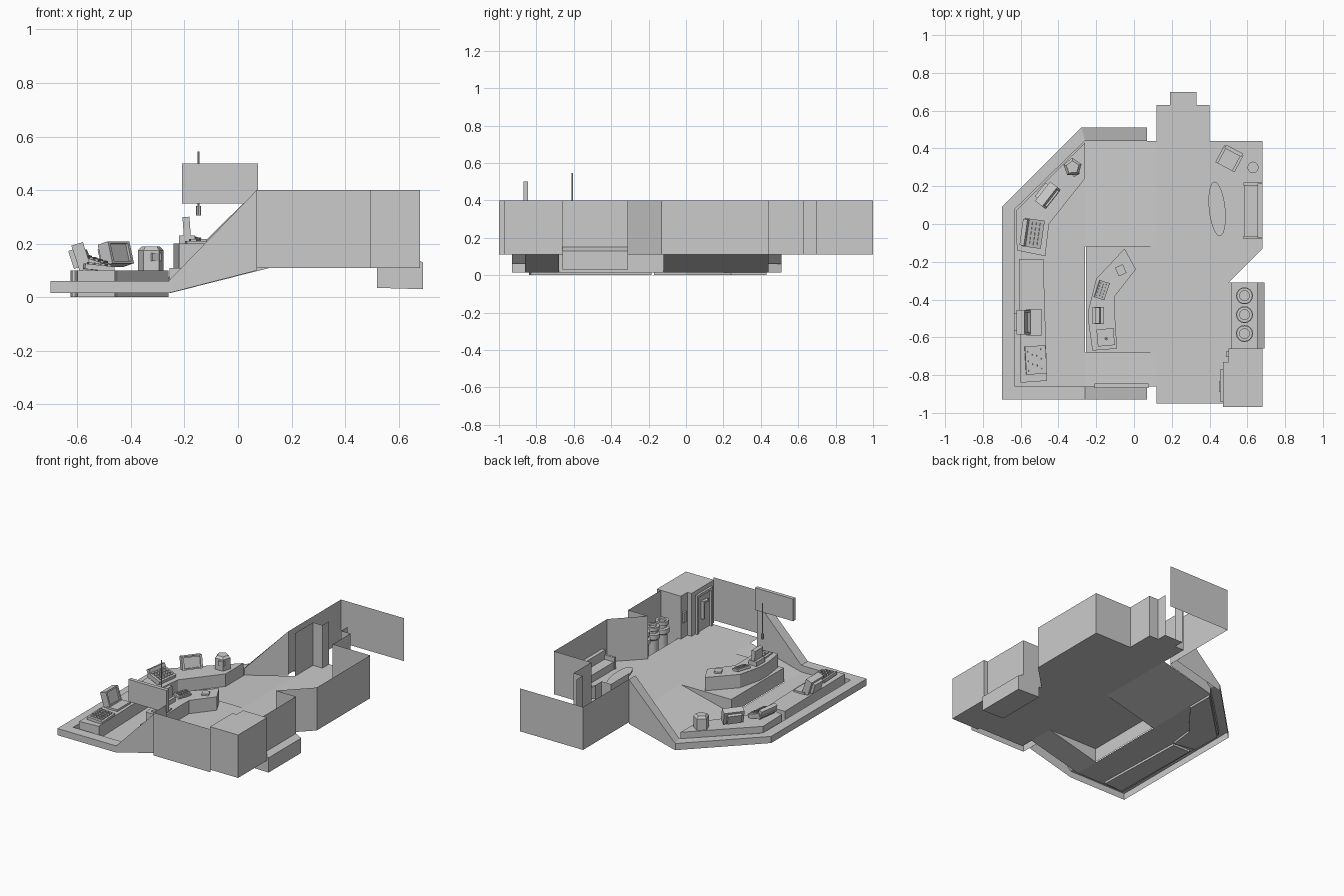
import bpy, bmesh, math
from mathutils import Vector, Matrix, Euler

if "Cube" in bpy.data.objects:
    bpy.data.objects.remove(bpy.data.objects["Cube"])


def mesh(name, verts, faces):
    me = bpy.data.meshes.new(name)
    me.from_pydata([tuple(v) for v in verts], [], faces)
    ob = bpy.data.objects.new(name, me)
    bpy.context.collection.objects.link(ob)
    return ob


def prism(name, pts, z0, z1, bottom=True):
    n = len(pts)
    v = [(x, y, z0) for x, y in pts] + [(x, y, z1) for x, y in pts]
    f = [(i, (i + 1) % n, n + (i + 1) % n, n + i) for i in range(n)]
    f.append(tuple(range(n, 2 * n)))
    if bottom:
        f.append(tuple(reversed(range(n))))
    return mesh(name, v, f)


def wall(name, pts, z0=.11, z1=.40):
    n = len(pts)
    v = [(x, y, z0) for x, y in pts] + [(x, y, z1) for x, y in pts]
    return mesh(name, v, [(i, i + 1, n + i + 1, n + i) for i in range(n - 1)])


def box(name, loc, size, rz=0, ry=0, off=(0, 0, 0)):
    # off shifts the box in its own rotated frame
    m = Matrix.Translation(loc) @ Euler((0, math.radians(ry), math.radians(rz))).to_matrix().to_4x4()
    v = [m @ Vector((off[0] + a * size[0] / 2, off[1] + b * size[1] / 2, off[2] + c * size[2] / 2))
         for c in (-1, 1) for a, b in ((-1, -1), (1, -1), (1, 1), (-1, 1))]
    return mesh(name, v, [(3, 2, 1, 0), (4, 5, 6, 7), (0, 1, 5, 4), (1, 2, 6, 5), (2, 3, 7, 6), (3, 0, 4, 7)])


def lathe(name, x, y, prof, n=16, sx=1, rz=0, smooth=True):
    v, f = [], []
    c, s = math.cos(math.radians(rz)), math.sin(math.radians(rz))
    for r, z in prof:
        for i in range(n):
            a = 2 * math.pi * i / n
            px, py = r * math.cos(a) * sx, r * math.sin(a)
            v.append((x + px * c - py * s, y + px * s + py * c, z))
    for k in range(len(prof) - 1):
        for i in range(n):
            j = (i + 1) % n
            f.append((k * n + i, k * n + j, k * n + n + j, k * n + n + i))
    f += [tuple(reversed(range(n))), tuple(range((len(prof) - 1) * n, len(prof) * n))]
    ob = mesh(name, v, f)
    if smooth:
        bpy.context.view_layer.objects.active = ob
        ob.select_set(True)
        bpy.ops.object.shade_smooth_by_angle(angle=math.radians(35))
        ob.select_set(False)
    return ob


def control_panel(name, loc, size, rz, ry, rows, cols):
    # sloped panel with a grid of buttons
    box(name, loc, size, rz, ry)
    for i in range(rows):
        for j in range(cols):
            o = ((i + .5) / rows - .5, (j + .5) / cols - .5)
            box(name + "_button", loc, (size[0] * .5 / rows, size[1] * .55 / cols, .008), rz, ry,
                (o[0] * size[0] * .85, o[1] * size[1] * .85, size[2] / 2 + .003))


def monitor(name, loc, size, rz, ry):
    # tapered casing with framed screen facing local +x
    box(name, loc, size, rz, ry)
    d, w, h = size
    box(name + "_tube", loc, (d, w * .7, h * .7), rz, ry, (-d * .5, 0, 0))
    for s in (-1, 1):
        box(name + "_rim", loc, (.01, w, h * .1), rz, ry, (d / 2 + .005, 0, s * h * .45))
        box(name + "_rim", loc, (.01, w * .1, h * .8), rz, ry, (d / 2 + .005, s * w * .45, 0))


# Floors and ramp
prism_floor = [(.12, -.95), (.47, -.95), (.47, -.73), (.5, -.73), (.52, -.66), (.52, -.31), (.5, -.31),
               (.68, -.13), (.68, .44), (.4, .44), (.4, .63), (.33, .63), (.33, .7), (.19, .7), (.19, .63), (.12, .63)]
mesh("upper_floor", [(x, y, .11) for x, y in prism_floor], [tuple(range(len(prism_floor)))])
low = [(-.26, -.86), (-.26, .44), (-.63, .08), (-.63, -.86)]
mesh("lower_floor", [(x, y, .015) for x, y in low], [(0, 1, 2, 3)])
for a, b in ((-.86, -.68), (-.12, .44)):
    mesh("ramp", [(-.26, a, .015), (.12, a, .11), (.12, b, .11), (-.26, b, .015)], [(0, 1, 2, 3)])

# Parapet: low ledge that climbs beside the ramp
outer = [(.07, -.93), (-.26, -.93), (-.7, -.93), (-.7, .09), (-.28, .51), (-.27, .51), (.07, .51)]
inner = [(.07, -.86), (-.26, -.86), (-.63, -.86), (-.63, .08), (-.26, .44), (-.255, .44), (.07, .44)]
tops = [.4, .06, .06, .06, .06, .065, .4]
bots = [.10, .015, .015, .015, .015, .015, .10]
n = len(outer)
v = [(*p, b) for p, b in zip(outer, bots)] + [(*p, t) for p, t in zip(outer, tops)]
v += [(*p, t) for p, t in zip(inner, tops)] + [(*p, b) for p, b in zip(inner, bots)]
mesh("parapet", v, [(k * n + i, k * n + i + 1, (k + 1) * n + i + 1, (k + 1) * n + i)
                    for k in range(3) for i in range(n - 1)])

# Room walls
wall("front_wall", [(.07, -.86), (.07, -1), (.495, -1)])
wall("right_wall", [(.65, -.31), (.5, -.31), (.68, -.13), (.68, .44), (.4, .44), (.4, .63), (.33, .63), (.33, .7)])
wall("door_jamb", [(.19, .7), (.19, .63), (.12, .63), (.12, .44)])
wall("back_wall", [(.07, .44), (.07, 1), (.54, 1)])

# Corner cabinet with door frame and handle
prism("cabinet", [(.5, -.66), (.47 + .03, -.73), (.47, -.73), (.47, -.97), (.68, -.97), (.68, -.66)], .11, .40)
for y in (-.78, -.93):
    box("cabinet_door_post", (.465, y, .24), (.02, .018, .26))
box("cabinet_door_lintel", (.465, -.855, .362), (.02, .168, .018))
box("cabinet_handle", (.46, -.84, .25), (.02, .015, .12))
box("cabinet_handle_bar", (.46, -.865, .3), (.02, .05, .015))
box("wall_switch", (.495, -.69, .25), (.015, .03, .07))

# Alcove trough with sloped back and three canisters
prof = [(.52, .11), (.52, .035), (.69, .03), (.69, .13), (.65, .15), (.65, .4)]
v = [(x, y, z) for y in (-.66, -.31) for x, z in prof]
mesh("alcove", v, [(i, i + 1, i + 7, i + 6) for i in range(5)] + [(0, 1, 2, 3, 4), (10, 9, 8, 7, 6)])
for y in (-.38, -.48, -.58):
    lathe("canister", .585, y, [(.035, .035), (.035, .16), (.045, .17), (.045, .2), (.032, .205), (.032, .22),
                                (.042, .225), (.042, .25), (.026, .25), (.026, .235)])

# Raised platform for the inner console, open below
plat = [(.12, -.12), (-.255, -.12), (-.255, -.68), (.12, -.68)]
mesh("platform_top", [(x, y, .11) for x, y in plat], [(0, 1, 2, 3)])
mesh("platform_sides", [(x, y, z) for z in (.015, .11) for x, y in plat],
     [(5, 4, 1), (1, 2, 6, 5), (2, 7, 6)])

# Console desks
prism("outer_desk_back", [(-.62, -.14), (-.47, -.17), (-.45, 0), (-.26, .24), (-.26, .43), (-.625, .07)], 0, .10)
prism("outer_desk_front", [(-.61, -.185), (-.6, -.84), (-.46, -.83), (-.48, -.185)], 0, .10)
prism("inner_desk", [(-.05, -.13), (-.2, -.29), (-.24, -.45), (-.24, -.53), (-.22, -.67), (-.09, -.66),
                     (-.10, -.5), (-.10, -.38), (.01, -.24)], .11, .20)

# Outer desk equipment
lathe("pentagon_bin", -.325, .30, [(.05, .1), (.05, .175), (.035, .19)], 5, rz=20, smooth=False)
box("bin_slot", (-.305, .262, .15), (.01, .04, .03), -60)
monitor("back_monitor", (-.46, .155, .16), (.04, .13, .085), -38, -15)
control_panel("side_panel", (-.535, -.05, .125), (.10, .15, .03), -8, 18, 4, 5)
box("side_panel_upright", (-.575, -.045, .145), (.025, .14, .06), -8, -20)
monitor("front_monitor", (-.59, -.52, .15), (.035, .13, .10), 0, -18)
box("front_keyboard", (-.53, -.52, .105), (.08, .14, .015))
control_panel("front_panel", (-.52, -.72, .11), (.11, .15, .02), 3, 6, 4, 5)

# Inner desk equipment
box("notepad", (-.07, -.245, .205), (.045, .05, .012), 25)
control_panel("keyboard", (-.17, -.35, .212), (.055, .095, .015), -18, 12, 3, 5)
box("screen_base", (-.19, -.485, .215), (.06, .09, .03))
box("screen", (-.192, -.485, .265), (.026, .085, .07), 0, -4)
control_panel("dial_plate", (-.15, -.6, .205), (.09, .09, .01), 5, 0, 2, 2)

# Hanging board and ceiling rod
box("hanging_board", (-.067, -.857, .425), (.285, .025, .15))
lathe("hanging_rod", -.147, -.607, [(.004, .32), (.004, .545)], 8)
lathe("rod_grip", -.147, -.607, [(.009, .305), (.009, .34)], 8)

# Lounge: sofa, oval table, armchair, round stool
box("sofa_seat", (.63, .07, .135), (.09, .28, .05))
box("sofa_back", (.667, .07, .165), (.025, .29, .11))
for s in (-1, 1):
    box("sofa_arm", (.63, .07 + s * .142, .15), (.1, .015, .08))
lathe("oval_table", .44, .08, [(.145, .15), (.145, .162)], 24, .3, 6)
lathe("table_foot", .44, .08, [(.05, .11), (.05, .15)], 12, .4, 6)
box("chair_seat", (.505, .345, .135), (.1, .1, .05), -28)
box("chair_back", (.505, .345, .165), (.1, .02, .11), -28, 0, (0, .048, 0))
for s in (-1, 1):
    box("chair_arm", (.505, .345, .15), (.015, .1, .08), -28, 0, (s * .05, 0, 0))
lathe("round_stool", .63, .30, [(.02, .11), (.02, .15), (.03, .155), (.03, .17)], 12)

# Consistent outward normals
for ob in bpy.data.objects:
    bm = bmesh.new()
    bm.from_mesh(ob.data)
    bmesh.ops.recalc_face_normals(bm, faces=bm.faces)
    bm.to_mesh(ob.data)
    bm.free()
